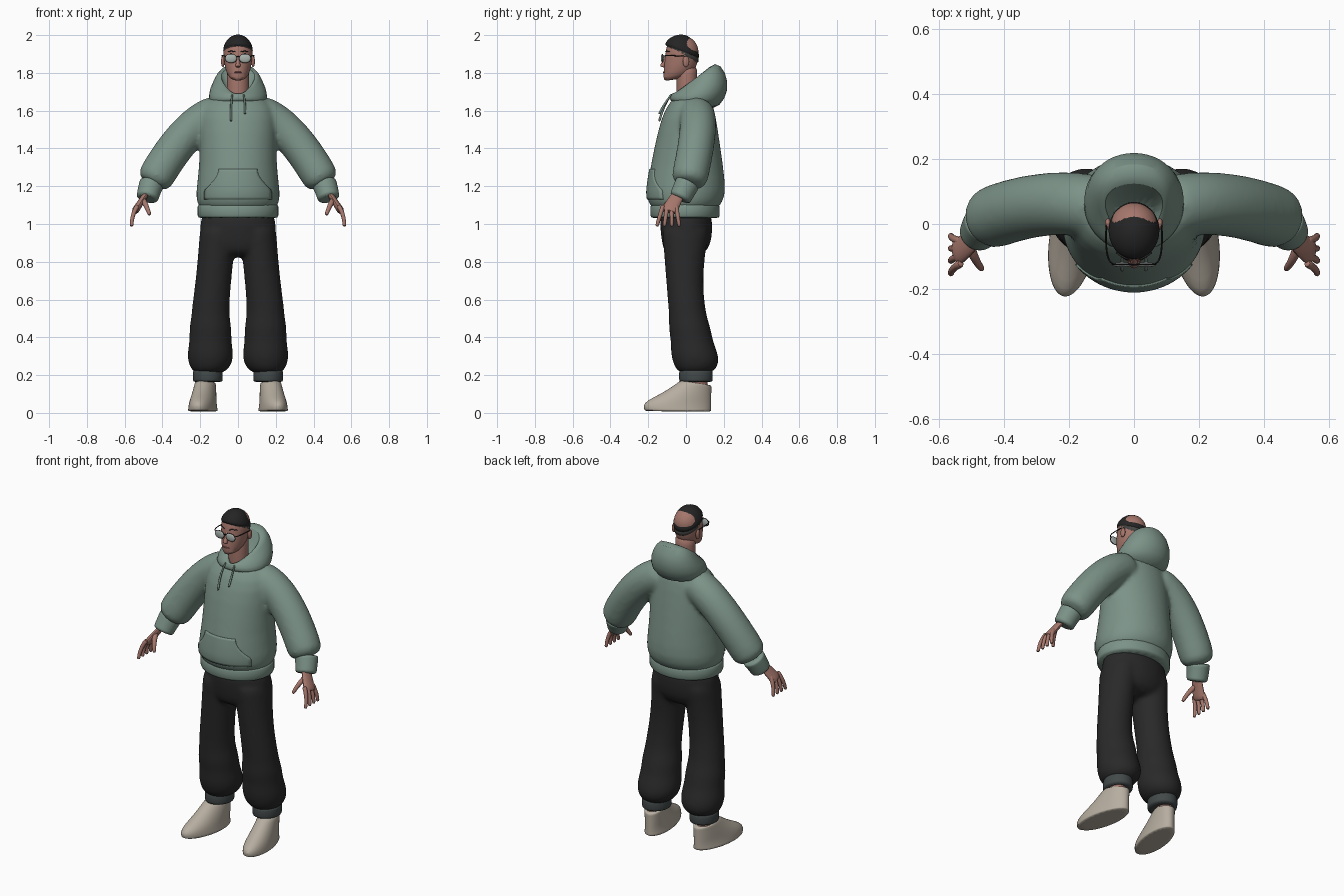
import bpy, bmesh, math
from mathutils import Vector

cube = bpy.data.objects.get("Cube")
if cube:
    bpy.data.objects.remove(cube, do_unlink=True)


def material(name, red, green, blue):
    mat = bpy.data.materials.new(name)
    mat.use_nodes = True
    mat.diffuse_color = (red, green, blue, 1)
    shader = mat.node_tree.nodes["Principled BSDF"]
    shader.inputs["Base Color"].default_value = mat.diffuse_color
    return mat


sage = material("sage_fabric", .2, .29, .245)
black = material("black_fabric", .022, .022, .023)
grey = material("grey_cuff", .055, .066, .066)
cream = material("cream_leather", .47, .42, .35)
skin = material("skin", .38, .185, .15)
lip_red = material("lip", .25, .1, .09)
dark_hair = material("dark_hair", .018, .018, .019)
short_hair = material("short_hair", .06, .06, .058)
frame_black = material("black_frame", .01, .01, .01)
lens_pale = material("pale_lens", .4, .45, .42)
made = []


def oval(height, front, back, width, tilt=0, x=0, egg=0, splay=0, sides=24):
    """Level ring; tilt lifts its back, egg narrows its front, splay turns it out."""
    ring = []
    middle, depth = (front + back) / 2, (front - back) / 2
    for i in range(sides):
        angle = math.tau * i / sides
        forward = math.cos(angle)
        y = middle + depth * forward
        across = width * math.sin(angle) * (1 - egg * forward)
        ring.append(Vector((x + across - splay * y, y, height - tilt * forward / 2)))
    return ring


def tube(start, bend, end, radius, end_radius, flat=1, sides=12, steps=6):
    """Rings along a bent path, with the radius changing evenly."""
    a, b, c = Vector(start), Vector(bend), Vector(end)
    span = c - a
    reference = Vector((0, 1, 0)) if abs(span.z) > span.length / 2 else Vector((0, 0, 1))
    rings = []
    for step in range(steps + 1):
        t = step / steps
        centre = a.lerp(b, t).lerp(b.lerp(c, t), t)
        tangent = (b - a).lerp(c - b, t).normalized()
        u = reference.cross(tangent).normalized()
        v = tangent.cross(u)
        size = radius + (end_radius - radius) * t
        angles = [math.tau * i / sides for i in range(sides)]
        rings.append([centre + size * (u * flat * math.cos(k) + v * math.sin(k)) for k in angles])
    return rings


def ball(centre, radii):
    """Ellipsoid made of level rings."""
    x, y, z = centre
    wide, deep, tall = radii
    rings = []
    for step in range(1, 10):
        angle = math.pi * step / 10
        s = math.sin(angle)
        height = z - tall * math.cos(angle)
        rings.append(oval(height, y - deep * s, y + deep * s, wide * s, x=x, sides=16))
    return rings


def dome(base, size, tilt=0):
    """Skull-shaped cap up to the crown, whose lower edge may be tilted."""
    rings = []
    for step in range(6):
        angle = math.pi * step / 11
        up, out = math.sin(angle), size * math.cos(angle)
        rings.append(oval(base + (2 - base) * size * up, -.09 * out - .02, .09 * out - .02,
                          .08 * out, tilt * (1 - up)))
    return rings


def both(shells):
    mirrored = [[[Vector((-p.x, p.y, p.z)) for p in ring] for ring in shell] for shell in shells]
    return shells + mirrored


def finish(bm, name, mat):
    mesh = bpy.data.meshes.new(name)
    bm.to_mesh(mesh)
    bm.free()
    mesh.materials.append(mat)
    ob = bpy.data.objects.new(name, mesh)
    bpy.context.collection.objects.link(ob)
    made.append(ob)
    return ob


def build(name, shells, mat, blend=False):
    """Skin every stack of rings; blend fuses the stacks into one surface."""
    bm = bmesh.new()
    for shell in shells:
        rings = [[bm.verts.new(point) for point in ring] for ring in shell]
        for low, high in zip(rings, rings[1:]):
            for i in range(len(low)):
                bm.faces.new((low[i - 1], low[i], high[i], high[i - 1]))
        bm.faces.new(rings[0])
        bm.faces.new(rings[-1])
    bmesh.ops.recalc_face_normals(bm, faces=bm.faces)
    ob = finish(bm, name, mat)
    ob.modifiers.new("Round", "SUBSURF").levels = 1
    ob.modifiers["Round"].render_levels = 1
    if blend:
        fuse = ob.modifiers.new("Fuse", "REMESH")
        fuse.mode, fuse.voxel_size, fuse.use_smooth_shade = "VOXEL", .012, True
        relax = ob.modifiers.new("Relax", "SMOOTH")
        relax.factor, relax.iterations = .5, 8
    return ob


# Sweater body and sleeves, fused into one surface
body = [oval(*ring) for ring in (
    (1.06, -.17, .16, .2), (1.11, -.2, .19, .218), (1.16, -.215, .215, .228),
    (1.3, -.19, .2, .205), (1.5, -.15, .17, .205), (1.62, -.11, .15, .2),
    (1.69, -.05, .12, .12))]
sleeve = tube((.1, .05, 1.59), (.27, .09, 1.55), (.463, .01, 1.2), .098, .098, sides=20, steps=8)
sweater = build("sweater", [body] + both([sleeve]), sage, blend=True)
build("sweater_hem", [[oval(z, -.19, .18, .216) for z in (1.03, 1.035, 1.1, 1.11)]], sage)
build("sleeve_cuffs", both([tube((.455, .01, 1.22), (.47, -.01, 1.18), (.482, -.035, 1.13),
                                 .067, .058, sides=20)]), sage)

# Hood lying open behind the neck, its opening pointed at the throat
build("hood", [[oval(*ring, egg=egg) for ring, egg in (
    ((1.62, -.08, .15, .14, -.05), 0), ((1.66, -.09, .21, .16, 0), 0),
    ((1.72, -.08, .23, .15, .06), .1), ((1.77, -.07, .19, .11, .16), .3),
    ((1.77, -.065, .12, .08, .17), .5), ((1.69, -.04, .08, .07, .06), .3))]], sage)

# Drawstrings, one longer than the other
build("drawstrings", [tube((side * .03, -.075, 1.69), (side * .04, -.12, 1.63),
                           (side * .036, -.143, low), .005, .007, sides=8)
                      for side, low in ((-1, 1.54), (1, 1.58))], sage)

# Front pocket with curved openings, wrapped onto the sweater
bm = bmesh.new()
columns, levels = 20, 12
rows = []
for level in range(levels + 1):
    rise = level / levels
    half = .175 - .075 * math.sin(max(0, rise - .3) * math.pi / 1.4)
    rows.append([bm.verts.new((half * (2 * i / columns - 1), -.4, 1.13 + .16 * rise))
                 for i in range(columns + 1)])
for low, high in zip(rows, rows[1:]):
    for i in range(columns):
        bm.faces.new((low[i], low[i + 1], high[i + 1], high[i]))
pocket = finish(bm, "front_pocket", sage)
wrap = pocket.modifiers.new("Wrap", "SHRINKWRAP")
wrap.target, wrap.wrap_method, wrap.use_project_y = sweater, "PROJECT", True
thick = pocket.modifiers.new("Thick", "SOLIDIFY")
thick.thickness, thick.offset = .012, 0

# Trousers: the legs narrow at the knee and billow over the ankle
pelvis = [oval(*ring) for ring in (
    (1.08, -.14, .14, .2), (1, -.14, .14, .2), (.9, -.13, .14, .21), (.82, -.11, .09, .15))]
leg = []
steps = 12
for step in range(steps + 1):
    drop = step / steps
    knee = math.sin(math.pi * drop)
    ruffle = .008 * (step % 2) if drop > .7 else 0
    leg.append(oval(1 - .74 * drop, .06 * drop - .13 - ruffle, .13 + .05 * drop - .06 * knee + ruffle,
                    .1 + .02 * drop - .013 * knee + ruffle, x=min(.146, .1 + .075 * drop)))
leg.append(oval(.2, -.04, .14, .08, x=.155))
build("trousers", [pelvis] + both([leg]), black, blend=True)
build("trouser_cuffs", both([[oval(z, -.037, .142, .079, x=.16)
                              for z in (.162, .17, .22, .23)]]), grey)

# Ankles and slip-on shoes
build("ankles", both([[oval(z, 0, .115, .048, x=.17) for z in (.08, .14, .2)]]), skin)
shoe = [oval(z, front, .135, .077 - z / 7, -z / 6, x=.18, splay=.14) for z, front in (
    (.008, -.21), (.01, -.22), (.035, -.23), (.06, -.21), (.09, -.14), (.13, -.07), (.155, -.035),
    (.16, -.02))]
build("shoes", both([shoe]), cream)

# Hands: a flat palm, four spread fingers and a thumb
hand = [tube((.465, -.01, 1.19), (.5, -.06, 1.14), (.55, -.09, 1.06), .03, .046, flat=.45)]
for finger in range(4):
    root, tip = .022 * finger - .12, .04 * finger - .155
    hand.append(tube((.53, root, 1.1), (.565, (root + tip) / 2, 1.05), (.563, tip, .985),
                     .014, .01, sides=8))
hand.append(tube((.505, -.07, 1.13), (.485, -.12, 1.1), (.466, -.14, 1.045), .018, .01, sides=8))
build("hands", both(hand), skin)

# Head, neck and features
build("neck", [[oval(z, -.05, .06, .058) for z in (1.6, 1.7, 1.8, 1.84)]], skin)
face = [oval(*ring) for ring in (
    (1.765, -.11, 0, .03, .02), (1.785, -.122, .04, .057, .04), (1.84, -.117, .06, .073, 0))]
build("head", [face + dome(1.91, .98)], skin)
build("ears", both([ball((.08, 0, 1.86), (.01, .018, .03))]), skin)
build("nose", [tube((0, -.1, 1.9), (0, -.115, 1.86), (0, -.126, 1.83), .006, .015)], skin)
build("lips", [ball((0, -.114, 1.803), (.023, .009, .005))], lip_red)
build("eyebrows", both([tube((.014, -.11, 1.911), (.036, -.103, 1.919), (.056, -.086, 1.911),
                             .003, .003, sides=8)]), dark_hair)

# Cropped hair over a shorter faded band
build("hair_cap", [dome(1.9, 1.04, tilt=-.08)], dark_hair)
build("hair_fade", [dome(1.885, 1.015, tilt=-.11)], short_hair)

# Glasses
rim = ball((.037, -.124, 1.877), (.034, .004, .026))
temple = tube((.064, -.122, 1.888), (.092, -.12, 1.895), (.085, 0, 1.888), .003, .003, sides=8)
bridge = tube((-.01, -.125, 1.884), (0, -.125, 1.888), (.01, -.125, 1.884), .003, .003, sides=8)
build("glasses_frame", both([rim, temple]) + [bridge], frame_black)
build("glasses_lenses", both([ball((.037, -.125, 1.877), (.031, .008, .0235))]), lens_pale)

# Smooth shading with crisp hard edges
bpy.ops.object.select_all(action="DESELECT")
for ob in made:
    ob.select_set(True)
bpy.context.view_layer.objects.active = sweater
bpy.ops.object.shade_smooth_by_angle(angle=math.radians(55))
